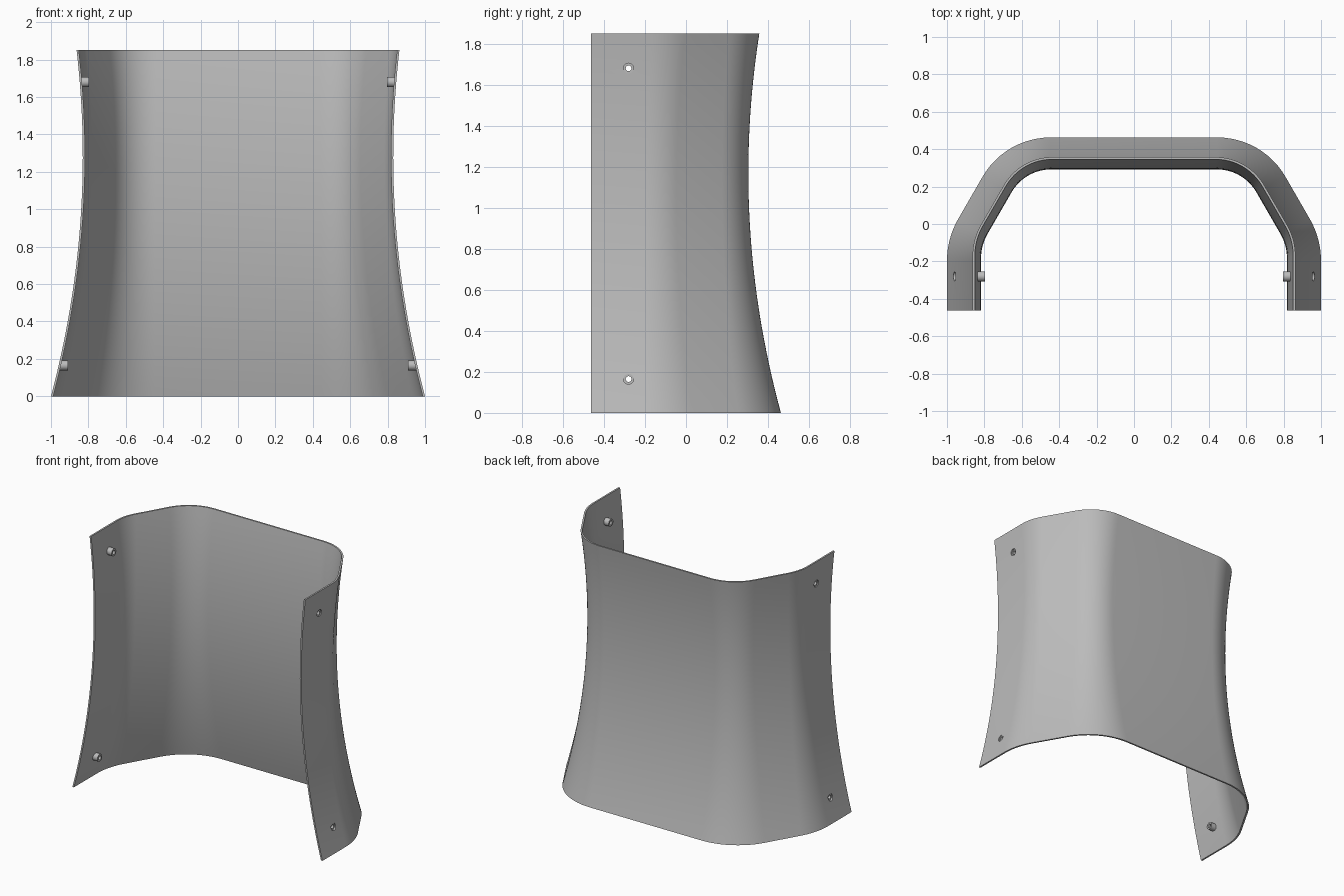
import bpy, bmesh, math
from mathutils import Vector

if "Cube" in bpy.data.objects:
    bpy.data.objects.remove(bpy.data.objects["Cube"])

HEIGHT, FRONT, THICK = 1.85, -0.463, 0.012
Z_STEPS, ARC_STEPS = 32, 12
HOLE_Y, HOLE_Z = -0.28, {"lower": 0.165, "upper": 1.68}

grey = bpy.data.materials.new("plain grey")
grey.use_nodes = True
grey.diffuse_color = (0.5, 0.5, 0.5, 1)
grey.node_tree.nodes["Principled BSDF"].inputs["Base Color"].default_value = (0.5, 0.5, 0.5, 1)


def side_x(z):
    """Half width of the flared shell at a height."""
    return 0.83 + 0.103 * (z - 1.284) ** 2


def back_y(z):
    """Depth of the back wall at a height."""
    return 0.304 + 0.116 * (z - 1.17) ** 2


def fillet(corner, before, after, turn, radius):
    """Round a corner between two unit directions."""
    reach = radius * math.tan(turn / 2)
    start = corner - before * reach
    normal = Vector((before.y, -before.x))
    centre = start + normal * radius
    points = []
    for i in range(ARC_STEPS + 1):
        a = turn * i / ARC_STEPS
        points.append(centre - normal * radius * math.cos(a) + before * radius * math.sin(a))
    return points


def outline(z, inset):
    """Plan curve from the right front edge round the back to the left."""
    w, d = side_x(z) - inset, back_y(z) - inset
    shift = ((1 - w) + (0.463 - d)) / 2
    up, slope, across = Vector((0, 1)), Vector((0.5, math.sqrt(0.75))), Vector((1, 0))
    # a point on the slanted wall, moved inward along its normal
    p = Vector((-0.95, 0.01)) + Vector((slope.y, -slope.x)) * shift
    low = Vector((-w, p.y + (-w - p.x) * math.sqrt(3)))
    high = Vector((p.x + (d - p.y) / math.sqrt(3), d))
    half = [Vector((-w, FRONT))]
    half += fillet(low, up, slope, math.radians(30), 0.45 - shift)
    half += fillet(high, slope, across, math.radians(60), 0.42 - shift)
    return half + [Vector((-v.x, v.y)) for v in reversed(half)]


def make_object(name, bm):
    bmesh.ops.recalc_face_normals(bm, faces=bm.faces)
    mesh = bpy.data.meshes.new(name)
    bm.to_mesh(mesh)
    bm.free()
    mesh.materials.append(grey)
    obj = bpy.data.objects.new(name, mesh)
    bpy.context.collection.objects.link(obj)
    return obj


def select_only(obj):
    bpy.ops.object.select_all(action='DESELECT')
    obj.select_set(True)
    bpy.context.view_layer.objects.active = obj


def loft(bm, rings, close):
    """Join closed rings of points into walls."""
    loops = [[bm.verts.new(p) for p in ring] for ring in rings]
    pairs = list(zip(loops, loops[1:]))
    if close:
        pairs.append((loops[-1], loops[0]))
    for a, b in pairs:
        n = len(a)
        for i in range(n):
            j = (i + 1) % n
            bm.faces.new((a[i], a[j], b[j], b[i]))
    return loops


def ring_x(x, z, radius, sides=24):
    angles = [math.tau * i / sides for i in range(sides)]
    return [(x, HOLE_Y + radius * math.cos(a), z + radius * math.sin(a)) for a in angles]


# curved shell with a thin wall
bm = bmesh.new()
rings = []
for k in range(Z_STEPS + 1):
    z = HEIGHT * k / Z_STEPS
    loop = outline(z, 0) + outline(z, THICK)[::-1]
    rings.append([(p.x, p.y, z) for p in loop])
loops = loft(bm, rings, False)
for loop in (loops[0], loops[-1]):
    n = len(loop)
    for i in range(n // 2 - 1):
        bm.faces.new((loop[i], loop[i + 1], loop[n - 2 - i], loop[n - 1 - i]))
shell = make_object("curved_shell", bm)

# bolt holes through both side walls
bm = bmesh.new()
for z in HOLE_Z.values():
    ends = loft(bm, [ring_x(-1.2, z, 0.025), ring_x(1.2, z, 0.025)], False)
    for loop in ends:
        bm.faces.new(loop)
cutter = make_object("hole_cutter", bm)
cutter.hide_render = True
cut = shell.modifiers.new("holes", 'BOOLEAN')
cut.operation = 'DIFFERENCE'
cut.solver = 'EXACT'
cut.object = cutter
select_only(shell)
bpy.ops.object.modifier_apply(modifier=cut.name)
bpy.data.objects.remove(cutter)
bpy.ops.object.shade_smooth_by_angle(angle=math.radians(30))

# hollow mounting bushes on the inside of the holes
for side, sign in (("left", 1), ("right", -1)):
    for level, z in HOLE_Z.items():
        outer = sign * (side_x(z) - 0.008)
        inner = sign * (side_x(z) - 0.05)
        bm = bmesh.new()
        loft(bm, [ring_x(outer, z, 0.027), ring_x(inner, z, 0.027),
                  ring_x(inner, z, 0.014), ring_x(outer, z, 0.014)], True)
        bush = make_object(f"{level}_{side}_bush", bm)
        select_only(bush)
        bpy.ops.object.shade_smooth_by_angle(angle=math.radians(30))
